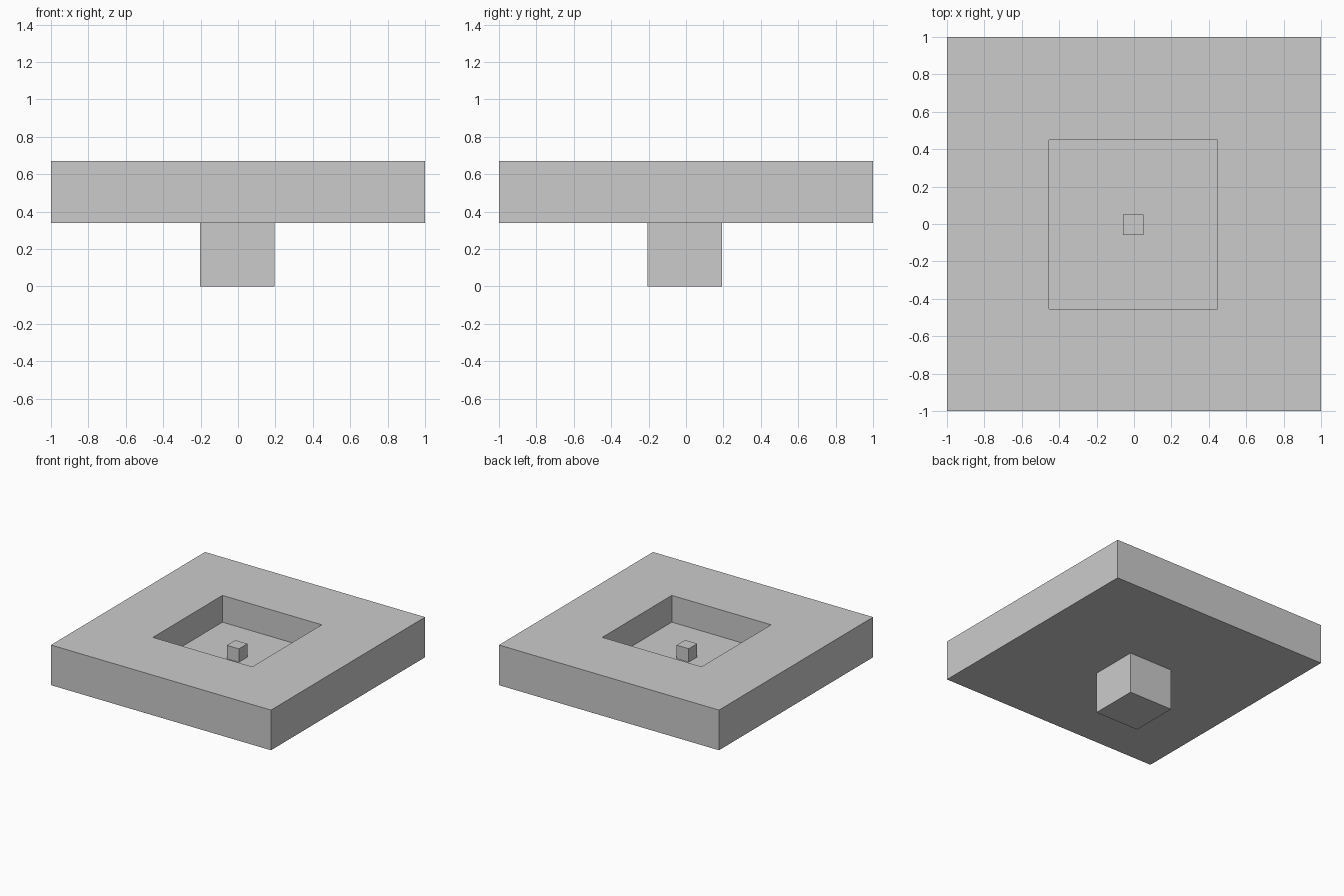
import bpy, bmesh
from mathutils import Vector

if "Cube" in bpy.data.objects:
    bpy.data.objects.remove(bpy.data.objects["Cube"])


def box_mesh(lo, hi):
    """Return a bmesh box spanning two opposite corners."""
    lo, hi = Vector(lo), Vector(hi)
    bm = bmesh.new()
    bmesh.ops.create_cube(bm, size=1)
    bmesh.ops.scale(bm, vec=hi - lo, verts=bm.verts)
    bmesh.ops.translate(bm, vec=(lo + hi) / 2, verts=bm.verts)
    return bm


def finish(name, bm):
    bm.normal_update()
    mesh = bpy.data.meshes.new(name)
    bm.to_mesh(mesh)
    bm.free()
    obj = bpy.data.objects.new(name, mesh)
    bpy.context.collection.objects.link(obj)
    return obj


# Slab with a square pocket sunk into its top
slab = box_mesh((-1, -1, 0.34), (1, 1, 0.67))
slab.normal_update()
top = max(slab.faces, key=lambda f: f.calc_center_median().z)
bmesh.ops.inset_individual(slab, faces=[top], thickness=0.776)
bmesh.ops.translate(slab, vec=(-0.004, -0.003, 0), verts=top.verts)
floor = bmesh.ops.extrude_discrete_faces(slab, faces=[top])["faces"][0]
bmesh.ops.translate(slab, vec=(0, 0, -0.22), verts=floor.verts)
finish("slab", slab)

# Small peg standing on the pocket floor
finish("peg", box_mesh((-0.06, -0.06, 0.45), (0.05, 0.05, 0.56)))

# Square stem under the slab
finish("stem", box_mesh((-0.204, -0.207, 0), (0.196, 0.193, 0.34)))
